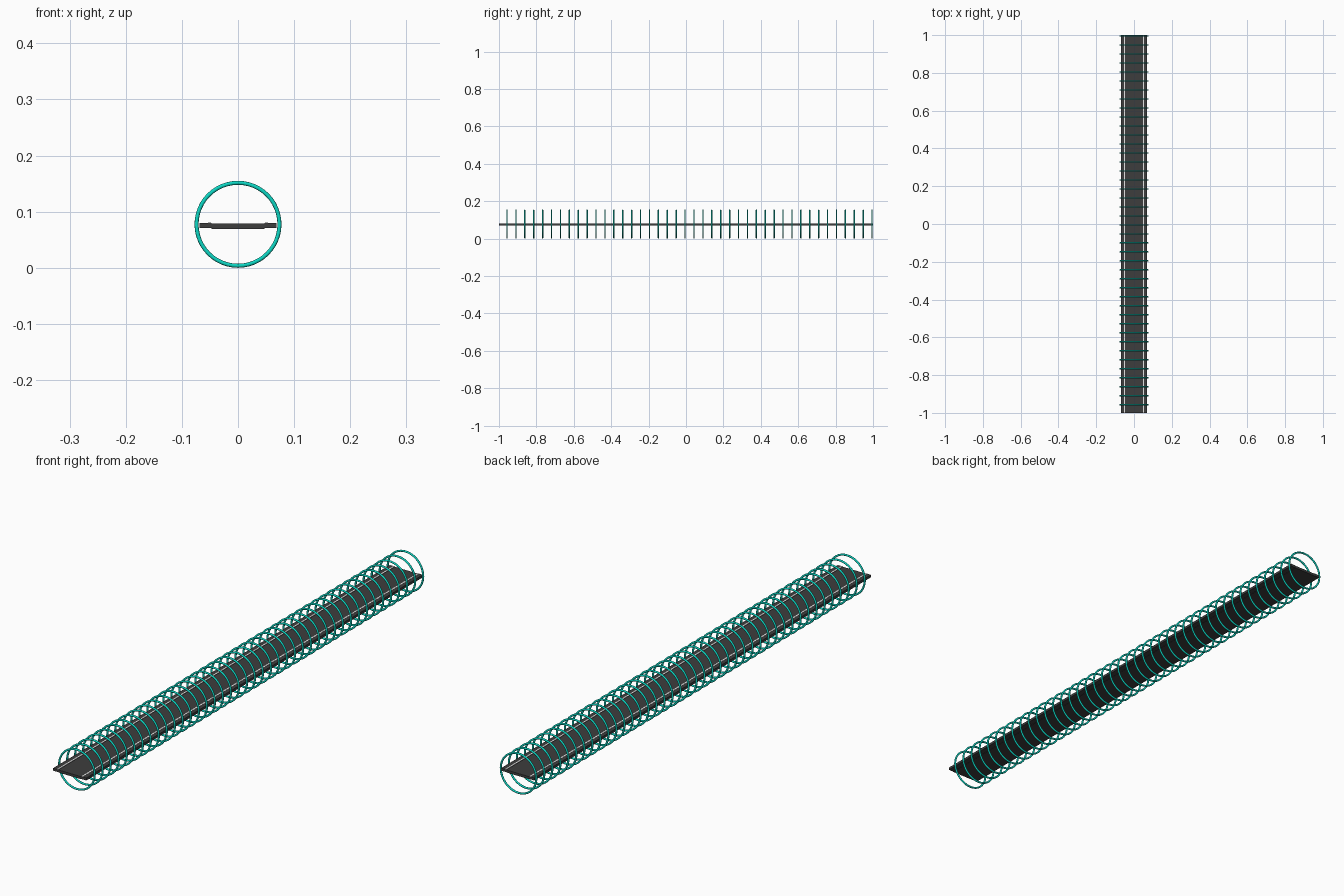
import bpy, math

if "Cube" in bpy.data.objects:
    bpy.data.objects.remove(bpy.data.objects["Cube"])

def material(name, rgb):
    m = bpy.data.materials.new(name)
    m.diffuse_color = (*rgb, 1)
    m.use_nodes = True
    m.node_tree.nodes["Principled BSDF"].inputs["Base Color"].default_value = m.diffuse_color
    return m

asphalt = material("dark grey", (0.047, 0.047, 0.048))
teal = material("bright teal", (0.004, 0.68, 0.55))
white = material("white", (0.95, 0.95, 0.95))

def box(name, x0, x1, z0, z1, mat):
    bpy.ops.mesh.primitive_cube_add(size=1, location=((x0 + x1) / 2, 0, (z0 + z1) / 2))
    o = bpy.context.object
    o.name = name
    o.scale = (x1 - x0, 2.0, z1 - z0)
    bpy.ops.object.transform_apply(location=False, rotation=False, scale=True)
    o.data.materials.append(mat)
    return o

# Central deck
box("centre_deck", -0.0475, 0.0475, 0.0695, 0.0790, asphalt)

# Raised side strips and the white lines along the joints
for side, s in (("left", -1), ("right", 1)):
    a, b = sorted((s * 0.0475, s * 0.0690))
    box(side + "_side_strip", a, b, 0.0705, 0.0800, asphalt)
    a, b = sorted((s * 0.0480, s * 0.0535))
    box(side + "_edge_line", a, b, 0.0795, 0.0805, white)

# Evenly spaced hoops around the deck
COUNT, FIRST, LAST = 42, -0.957, 0.995
TUBE, OUTER = 0.0036, 0.0775
bpy.ops.mesh.primitive_torus_add(major_segments=48, minor_segments=10,
                                 major_radius=OUTER - TUBE, minor_radius=TUBE,
                                 location=(0, FIRST, OUTER),
                                 rotation=(math.pi / 2, 0, 0))
hoop = bpy.context.object
hoop.name = "hoop_01"
hoop.data.materials.append(teal)
bpy.ops.object.shade_smooth()
for i in range(1, COUNT):
    o = hoop.copy()
    o.name = f"hoop_{i + 1:02d}"
    o.location.y = FIRST + (LAST - FIRST) * i / (COUNT - 1)
    bpy.context.collection.objects.link(o)
